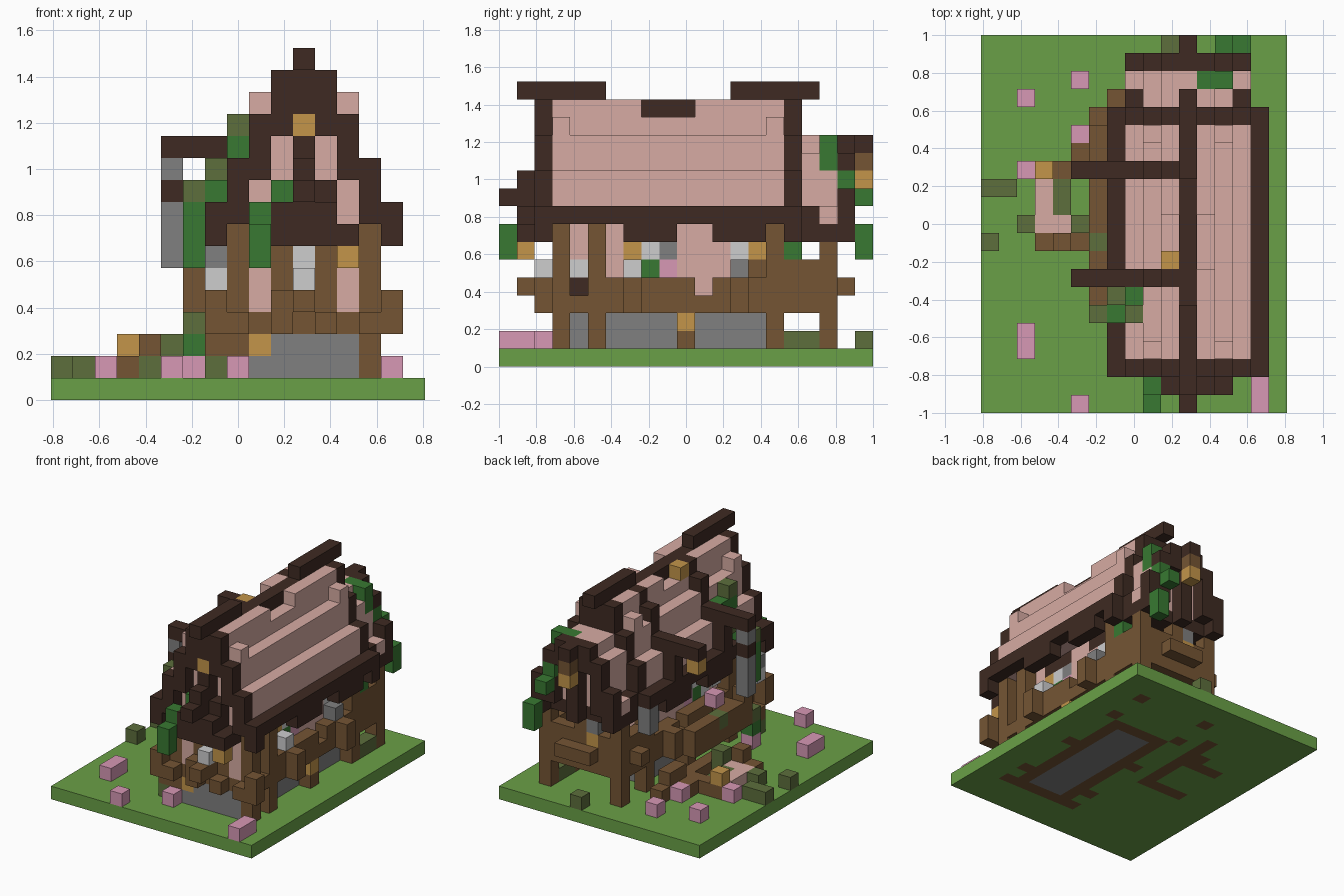
import bpy

# Block grid: 17 x 21 x 16 cubes
U = 2 / 21
PALETTE = {
    "grass": (106, 160, 71), "rose plaster": (215, 171, 163), "dark timber": (62, 42, 34),
    "oak": (117, 85, 52), "stone": (128, 128, 128), "pale glass": (205, 205, 206),
    "leaf": (56, 121, 50), "moss": (93, 110, 60), "blossom": (215, 152, 181), "lantern gold": (195, 149, 74),
}
KEYS = dict(zip("apdbgwvmfy", PALETTE))
cells = {}


def linear(c):
    c /= 255
    return c / 12.92 if c < 0.04 else ((c + 0.055) / 1.055) ** 2.4


def make_material(name):
    mat = bpy.data.materials.new(name)
    mat.use_nodes = True
    rgba = [linear(c) for c in PALETTE[name]] + [1]
    mat.diffuse_color = rgba
    mat.node_tree.nodes["Principled BSDF"].inputs["Base Color"].default_value = rgba
    return mat


def span(v):
    return range(v, v + 1) if isinstance(v, int) else range(v[0], v[1] + 1)


def fill(part, key, xs, ys, zs, mirror=False):
    """Fill a block of cubes; numbers or inclusive pairs. Mirror about the ridge."""
    for x in span(xs):
        for y in span(ys):
            for z in span(zs):
                cells[x, y, z] = part, key
                if mirror:
                    cells[22 - x, y, z] = part, key


def panel(part, rows, start, top, x=None, y=None):
    """Lay rows of coloured cubes downwards, across x or along y."""
    for r, row in enumerate(rows):
        for c, key in enumerate(row):
            if key != ".":
                spot = (start + c, y) if x is None else (x, start + c)
                fill(part, key, *spot, top - r)


# Ground slab with the footings sunk into it
fill("ground", "a", (0, 16), (0, 20), 0)
fill("stone_base", "g", (9, 13), (3, 14), (1, 2))
fill("stone_base", "b", (9, 13), (3, 14), 0)
fill("stone_base", "g", (10, 12), (4, 13), 0)
fill("stone_base", "y", 9, 3, 2)

# House core and walls
fill("walls", "p", (9, 13), (3, 15), (3, 7))
panel("front_wall", ["bpbpbpb", "bpbwbpb", "bpbwbpb", "bpbbbpb", "bbbbbbb"], 8, 7, y=3)
panel("back_wall", ["bpbpbpb", "bpbwbpb", "bpbwbpb", "bbbbbbb", "bbbbbbb"], 8, 7, y=15)
fill("window_box", "w", 11, 2, 5)
SIDE = ["pbpdddppddd", "pbpywgpppwy", "wbpwvfpppgb", "dbbbbbbpbbb", "bbbbbbbbbbb"]
for x in (9, 13):
    panel("side_wall", SIDE, 4, 7, x=x)
for y in (3, 5, 15):
    fill("side_post", "b", 14, y, (0, 7), True)
fill("short_post", "b", 14, 10, (0, 1), True)
fill("short_post", "y", 14, 10, 2)
fill("side_window", "g", 14, 13, 5)
fill("side_window", "w", 14, 7, 5)

# Timber ledges and joist ends around the floor line
fill("floor_ledge", "b", 14, (2, 18), 3, True)
fill("floor_ledge", "b", 14, (5, 10), 4, True)
fill("floor_ledge", "b", 14, (12, 18), 4, True)
for x in (7, 8, 10, 12):
    fill("joist_ends", "b", x, 2, 3)
fill("joist_ends", "b", (10, 11), 2, 4)
fill("joist_ends", "b", 11, 1, 4)
for y in (2, 7, 13):
    fill("ledge_bracket", "b", 15, y, (3, 4), True)

# Stepped main roof
for half, z in ((3, (8, 10)), (2, (11, 12)), (1, (13, 14))):
    fill("main_roof", "p", (11 - half, 11 + half), (3, 15), z)
for y in (3, 15):
    fill("main_roof", "p", 13, y, 13, True)
for y in span((8, 10)):
    for x in (10, 12):
        del cells[x, y, 14]
fill("ridge", "d", 11, (2, 16), 14)
for y in ((1, 5), (13, 17)):
    fill("ridge", "d", 11, y, 15)
fill("roof_lantern", "y", 10, 8, 14)
fill("eaves", "d", 15, (2, 16), 8, True)
for y in ((7, 9), (12, 14)):
    fill("eaves", "d", 15, y, 7, True)

# Timber gable frames
GABLE = ["...ddd...", "...ddd...", "..ddydd..", "..d.d.d..", ".dd.d.dd.",
         ".d..dd.d.", "dd.ddd.dd", "d..dddd.d"]
panel("front_gable", GABLE, 7, 14, y=2)
panel("back_gable", GABLE, 7, 14, y=16)

# Hood over the front window
fill("front_hood", "d", (10, 13), 1, 7)
fill("front_hood", "d", (10, 12), 1, 8)
fill("front_hood", "d", 11, 1, (9, 10))
fill("front_hood", "d", 11, 0, 9)
fill("front_hood", "v", 10, 2, 9)
fill("front_lamp", "y", 13, 1, 6)
fill("left_lamp", "g", 7, 3, 6)
fill("left_lamp", "w", 7, 3, 5)

# Rear porch: deck, posts, screen and a lower gabled roof
fill("porch_deck", "b", (8, 14), (16, 18), (3, 4))
fill("porch_rail", "b", 14, (16, 18), 5, True)
fill("porch_rail", "b", (10, 12), 19, 4)
for z in ((0, 2), (5, 6)):
    fill("porch_post", "b", 14, 18, z, True)
panel("porch_screen", ["b.gb..b", "bbybbbb"], 8, 6, y=18)
fill("porch_beam", "d", (8, 14), (17, 18), 7)
fill("porch_bracket", "b", 7, 17, 4)
fill("porch_pillar", "g", 7, 16, (6, 7))
for half, z in ((3, 8), (2, (9, 10)), (1, (11, 12))):
    fill("porch_roof", "p", (11 - half, 11 + half), (17, 18), z)
fill("porch_roof", "p", 13, (17, 18), 11, True)
panel("porch_gable", ["..ddd..", ".dd.dd.", ".d.d.d.", "dd.d.dd", "dd.d.dd", "d..d..d"], 8, 12, y=19)
fill("porch_gable", "d", 14, 17, 8, True)
fill("porch_ridge", "d", 11, 20, 12)
fill("porch_lantern", "b", 11, 20, 11)
fill("porch_lantern", "y", 11, 20, 10)

# Cross beams on the right side with a stone pillar and a hanging lamp
for y in (7, 13):
    fill("cross_beam", "d", (5, 8), y, 11)
    fill("cross_beam", "d", 9, y, (12, 13))
    fill("cross_beam", "d", 10, y, 14)
    fill("cross_beam", "d", 7, y, (8, 10))
fill("pillar", "g", 5, 7, (6, 10))
fill("pillar", "d", 5, 7, 9)
fill("hanging_lamp", "y", 5, 13, 10)
fill("balcony", "b", 6, (6, 12), (3, 4))
fill("balcony", "b", 6, 6, 5)
fill("balcony", "f", 7, 8, 5)
fill("balcony", "w", 8, 7, 6)
fill("balcony", "m", 6, 9, 4)
fill("steps", "b", 6, (14, 15), (0, 2))
fill("steps", "b", 6, 16, (0, 1))
fill("steps", "b", 5, (13, 14), (0, 1))

# Walled garden
fill("garden_wall", "b", (3, 6), 9, (0, 1))
fill("garden_wall", "m", 4, 9, 1)
fill("garden_wall", "b", 4, 9, 2)
fill("garden_wall", "b", (3, 4), 13, (0, 1))
fill("garden_wall", "b", 6, (10, 13), (0, 1))
fill("garden_wall", "y", 3, 13, 2)
fill("garden_path", "p", 3, (10, 12), 1)
fill("garden_path", "p", 4, 10, 1)
fill("garden_hedge", "m", 4, (11, 12), 1)
fill("garden_hedge", "m", 5, 10, (1, 2))

# Climbing vines
fill("front_vine", "v", 9, 0, (6, 7))
fill("front_vine", "v", 9, 1, 8)
fill("roof_vine", "v", 8, (5, 6), 11)
fill("roof_vine", "m", 8, 5, 12)
fill("roof_vine", "m", 7, 6, 10)
fill("roof_vine", "v", 7, 5, 9)
fill("side_vine", "v", 6, 5, (6, 8))
fill("side_vine", "m", 6, 5, 9)
fill("back_vine", "v", (12, 13), 18, 12)
fill("back_vine", "v", 13, 18, 11)
fill("back_vine", "v", 13, 19, 10)
fill("back_vine", "v", 13, 20, 9)
fill("back_vine", "v", 14, 20, (6, 7))
fill("back_vine", "v", 14, 16, 6)

# Bushes and flowers on the grass
for x, y in ((0, 12), (1, 12), (0, 9), (2, 10), (7, 3), (14, 16), (14, 17), (10, 20)):
    fill("bush", "m", x, y, 1)
fill("tall_bush", "m", 6, 5, 3)
fill("tall_bush", "v", 6, 5, 2)
fill("tall_bush", "b", 7, 3, 2)
for x, y in ((5, 0), (2, 3), (2, 4), (2, 17), (5, 18), (5, 15), (2, 13), (15, 0), (15, 1), (8, 2), (6, 5)):
    fill("flowers", "f", x, y, 1)

# Turn each part into a mesh made of its exposed cube faces
materials = {key: make_material(name) for key, name in KEYS.items()}
old = bpy.data.objects.get("Cube")
if old:
    bpy.data.objects.remove(old)
for part in sorted({p for p, _ in cells.values()}):
    verts, faces, keys = {}, [], []
    for cell, (owner, key) in cells.items():
        if owner != part:
            continue
        for axis in range(3):
            for side in (0, 1):
                beside = list(cell)
                beside[axis] += 2 * side - 1
                if tuple(beside) in cells:
                    continue
                quad = []
                for du, dv in ((0, 0), (1, 0), (1, 1), (0, 1)):
                    p = list(cell)
                    p[axis] += side
                    p[(axis + 1) % 3] += du
                    p[(axis + 2) % 3] += dv
                    quad.append(verts.setdefault(tuple(p), len(verts)))
                faces.append(quad if side else quad[::-1])
                keys.append(key)
    if not faces:
        continue
    mesh = bpy.data.meshes.new(part)
    mesh.from_pydata([((x - 8.5) * U, (y - 10.5) * U, z * U) for x, y, z in verts], [], faces)
    used = sorted(set(keys))
    for key in used:
        mesh.materials.append(materials[key])
    for face, key in zip(mesh.polygons, keys):
        face.material_index = used.index(key)
    bpy.context.collection.objects.link(bpy.data.objects.new(part, mesh))
